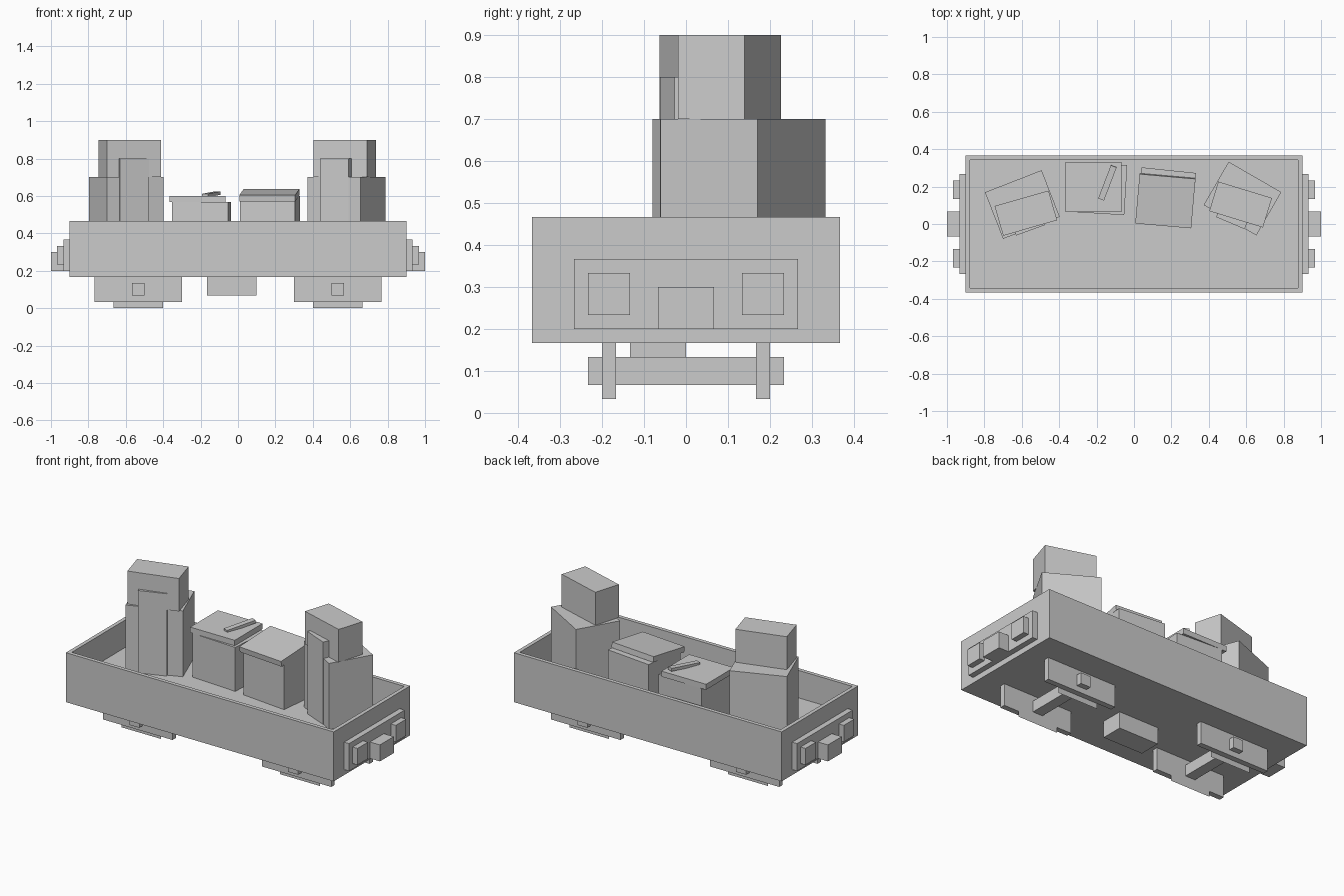
import bpy, bmesh
from math import radians
from mathutils import Matrix, Euler

if "Cube" in bpy.data.objects:
    bpy.data.objects.remove(bpy.data.objects["Cube"])


def box(name, center, size, turn=0, tilt=(0, 0)):
    """Box by centre and size; turn is about z, tilt about local x and y (degrees)."""
    bm = bmesh.new()
    bmesh.ops.create_cube(bm, size=1)
    bmesh.ops.scale(bm, vec=size, verts=bm.verts)
    me = bpy.data.meshes.new(name)
    bm.to_mesh(me)
    bm.free()
    ob = bpy.data.objects.new(name, me)
    ob.location = center
    ob.rotation_euler = (radians(tilt[0]), radians(tilt[1]), radians(turn))
    bpy.context.collection.objects.link(ob)
    return ob


def span(name, x, y, z):
    """Axis-aligned box from its (min, max) ranges."""
    c = [(a + b) / 2 for a, b in (x, y, z)]
    return box(name, c, [b - a for a, b in (x, y, z)])


def standing(name, xy, size, z0, z1, turn):
    """Upright box turned about z, between two heights."""
    return box(name, (*xy, (z0 + z1) / 2), (*size, z1 - z0), turn)


U = 1 / 30
FLOOR, RIM = 9 * U, 14 * U

# open wagon tub: flat rim from an inset, then the middle extruded down
tub = span("wagon_tub", (-0.9, 0.9), (-11 * U, 11 * U), (5 * U, RIM))
bm = bmesh.new()
bm.from_mesh(tub.data)
top = max(bm.faces, key=lambda f: f.calc_center_median().z)
bmesh.ops.inset_region(bm, faces=[top], thickness=U)
floor = bmesh.ops.extrude_discrete_faces(bm, faces=[top])["faces"][0]
bmesh.ops.translate(bm, verts=floor.verts, vec=(0, 0, FLOOR - RIM))
bmesh.ops.recalc_face_normals(bm, faces=bm.faces)
bm.to_mesh(tub.data)
bm.free()

# underframe box
span("equipment_box", (-5 * U, 3 * U), (-4 * U, 0), (2 * U, 5 * U))

for sx, end in ((-1, "left"), (1, "right")):
    def xr(a, b):
        return tuple(sorted((sx * a, sx * b)))

    # end beam, coupler and buffers
    span(f"{end}_end_beam", xr(0.9, 28 * U), (-8 * U, 8 * U), (6 * U, 11 * U))
    span(f"{end}_coupler", xr(28 * U, 1), (-2 * U, 2 * U), (6 * U, 9 * U))
    # axle
    span(f"{end}_axle", xr(15 * U, 17 * U), (-7 * U, 7 * U), (2 * U, 4 * U))
    for sy, side in ((-1, "front"), (1, "back")):
        def yr(a, b):
            return tuple(sorted((sy * a, sy * b)))

        span(f"{end}_{side}_buffer", xr(28 * U, 29 * U), yr(4 * U, 7 * U), (7 * U, 10 * U))
        span(f"{end}_{side}_axle_guard", xr(0.3, 23 * U), yr(5 * U, 6 * U), (U, 5 * U))
        # flat wheel sheet behind the axle guard
        wheel = bpy.data.meshes.new(f"{end}_{side}_wheel")
        bm = bmesh.new()
        bmesh.ops.create_grid(bm, x_segments=1, y_segments=1, size=0.5)
        m = (Matrix.Translation((sx * 16 * U, sy * 5 * U, 2.5 * U))
             @ Euler((radians(90), 0, 0)).to_matrix().to_4x4()
             @ Matrix.Diagonal((8 * U, 5 * U, 1, 1)))
        bmesh.ops.transform(bm, matrix=m, verts=bm.verts)
        bm.to_mesh(wheel)
        bm.free()
        bpy.context.collection.objects.link(bpy.data.objects.new(wheel.name, wheel))

# left crate, its lid and the bar lying on it
standing("left_crate", (-0.194, 0.19), (0.3, 0.267), FLOOR, 17 * U, -3.5)
standing("left_crate_lid", (-0.217, 0.198), (0.3, 0.267), 17 * U, 18 * U, 0)
box("pry_bar", (-0.142, 0.22, 0.609), (0.19, 0.033, 0.018), 69, (0, -4))

# right crate, its inner lid and a tilted outer lid
standing("right_crate", (0.172, 0.155), (0.295, 0.267), FLOOR, 17 * U, -6)
standing("right_crate_inner_lid", (0.172, 0.155), (0.295, 0.267), 17 * U, 18 * U, -6)
box("right_crate_lid", (0.168, 0.124, 0.604), (0.3, 0.267, U), -5, (7, 0))

# two tall stacks: lower case, upper case and a plank leaning on the front
for end, low, low_turn, up, up_turn, plank, plank_turn in (
    ("left", (-0.597, 0.104), 21.3, (-0.578, 0.058), 16, (-0.561, -0.010), 20),
    ("right", (0.58, 0.136), -30, (0.57, 0.104), -17, (0.525, 0.028), -23),
):
    standing(f"{end}_lower_case", low, (0.325, 0.267), FLOOR, 21 * U, low_turn)
    standing(f"{end}_upper_case", up, (0.3, 0.165), 21 * U, 27 * U, up_turn)
    standing(f"{end}_plank", plank, (0.165, 0.05), FLOOR, 24 * U, plank_turn)
